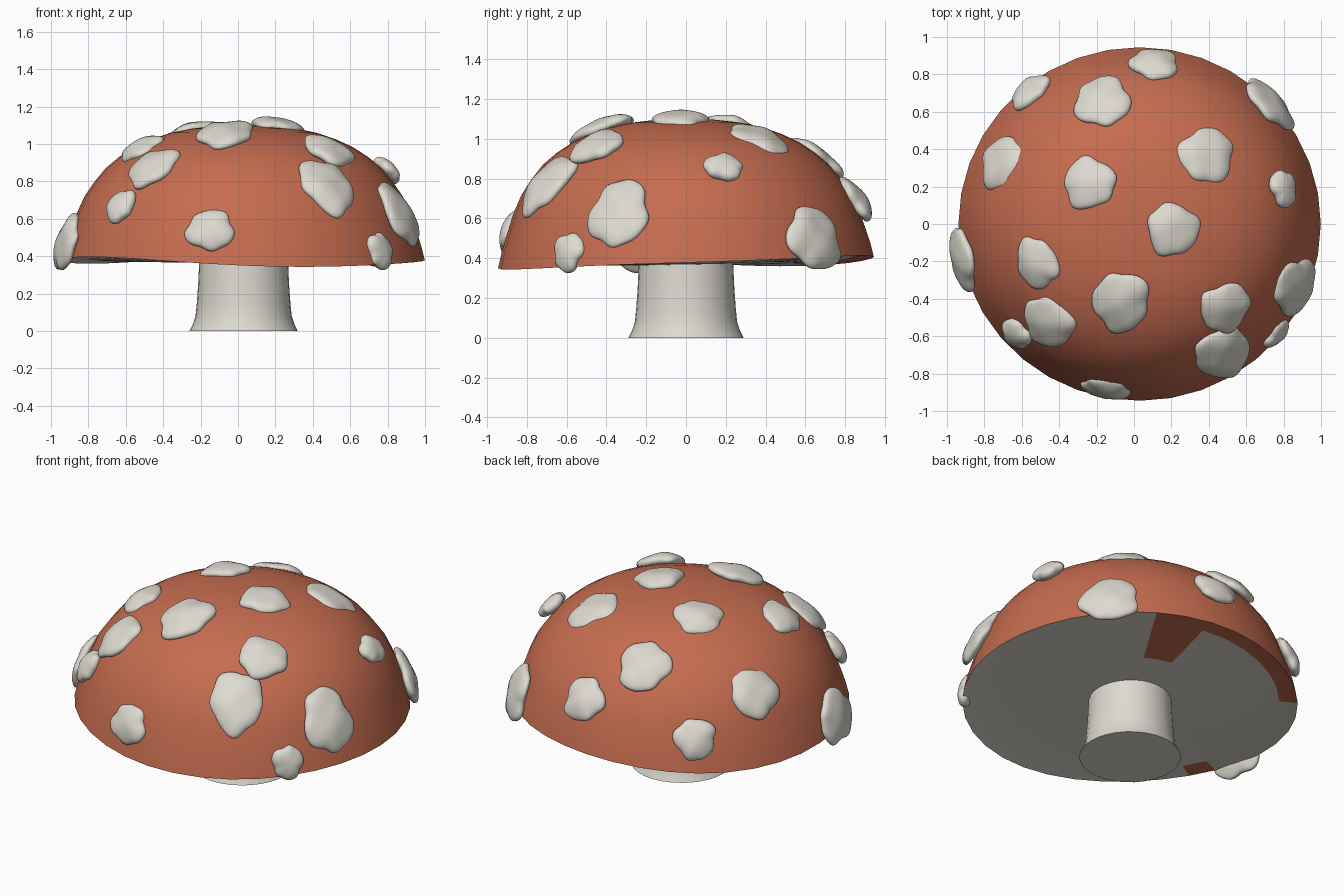
import bpy, bmesh, math, random
from mathutils import Vector

if "Cube" in bpy.data.objects:
    bpy.data.objects.remove(bpy.data.objects["Cube"])

random.seed(4)
CX = 0.03   # centre of cap and stem in x


def material(name, rgb):
    m = bpy.data.materials.new(name)
    m.diffuse_color = (*rgb, 1)
    m.use_nodes = True
    m.node_tree.nodes["Principled BSDF"].inputs["Base Color"].default_value = m.diffuse_color
    return m


RED = material("brick_red", (0.56, 0.15, 0.08))
WHITE = material("warm_white", (0.72, 0.70, 0.63))


def finish(name, bm, mats, angle=50):
    bmesh.ops.recalc_face_normals(bm, faces=bm.faces)
    mesh = bpy.data.meshes.new(name)
    bm.to_mesh(mesh)
    bm.free()
    for m in mats:
        mesh.materials.append(m)
    ob = bpy.data.objects.new(name, mesh)
    bpy.context.collection.objects.link(ob)
    bpy.ops.object.select_all(action='DESELECT')
    bpy.context.view_layer.objects.active = ob
    ob.select_set(True)
    bpy.ops.object.shade_smooth_by_angle(angle=math.radians(angle))
    return ob


def lathe(profile, segs, sx=1.0, warp=None):
    """Revolve (r, z) points; r == 0 makes a pole."""
    bm = bmesh.new()
    rings = []
    for r, z in profile:
        if r == 0:
            rings.append([bm.verts.new((CX, 0, z))] * segs)
            continue
        ring = []
        for i in range(segs):
            a = math.tau * i / segs
            dz = warp(a, r, z) if warp else 0
            ring.append(bm.verts.new((CX + r * sx * math.cos(a), r * math.sin(a), z + dz)))
        rings.append(ring)
    for lo, hi in zip(rings, rings[1:]):
        for i in range(segs):
            j = (i + 1) % segs
            bm.faces.new(list(dict.fromkeys((lo[i], lo[j], hi[j], hi[i]))))
    return bm


# Cap: dome with a gently waving rim and a nearly flat underside
def rim_wave(a, r, z):
    w = max(0, min(1, (0.85 - z) / 0.45)) * (r / 0.94) ** 2
    return w * (0.018 * math.sin(a) + 0.02 * math.sin(2 * a) - 0.01 * math.sin(3 * a))


UNDER = [(0, 0.365), (0.48, 0.372), (0.84, 0.388)]
DOME = [(0.945, 0.378), (0.925, 0.46), (0.90, 0.54), (0.87, 0.63), (0.83, 0.72), (0.78, 0.795),
        (0.72, 0.87), (0.65, 0.93), (0.57, 0.983), (0.48, 1.025), (0.38, 1.06),
        (0.27, 1.082), (0.14, 1.097), (0, 1.10)]
SEGS = 36
cap_bm = lathe(UNDER + DOME, SEGS, 1.025, rim_wave)

# Underside is pale except for a few red patches near the rim
cap_bm.faces.ensure_lookup_table()
for k, f in enumerate(cap_bm.faces):
    ring, seg = divmod(k, SEGS)
    pale = ring < 3
    if ring == 2 and (6 <= seg <= 13 or seg == 20):
        pale = seg > 7 and seg != 20 and seg < 0
    if ring == 1 and seg in (6, 7):
        pale = False
    # the long rim patch is only a narrow outer band
    if ring == 2 and 8 <= seg <= 13:
        pale = True
    f.material_index = 1 if pale else 0
band = [f for f in cap_bm.faces if f.material_index == 1
        and 0.84 < (f.calc_center_median() - Vector((CX, 0, 0.38))).length
        and 80 < math.degrees(math.atan2(f.calc_center_median().y,
                                         f.calc_center_median().x - CX)) < 138]
for f in band:
    f.material_index = 0
finish("cap", cap_bm, [RED, WHITE])

# Stem: flared foot, slim neck
stem_bm = lathe([(0, 0), (0.29, 0), (0.272, 0.035), (0.257, 0.08), (0.25, 0.15),
                 (0.243, 0.25), (0.237, 0.38), (0, 0.38)], 32)
finish("stem", stem_bm, [WHITE])

# Raised spots: x, y, z, half width around the cap, half length down the cap
SPOTS = [
    (0.11, 0.86, 0.70, 0.13, 0.13), (-0.17, 0.66, 0.91, 0.15, 0.16),
    (-0.56, 0.71, 0.57, 0.12, 0.12), (-0.71, 0.33, 0.76, 0.15, 0.15),
    (-0.24, 0.22, 1.07, 0.14, 0.14), (0.39, 0.37, 1.00, 0.15, 0.16),
    (0.80, 0.19, 0.86, 0.10, 0.085), (0.73, 0.65, 0.50, 0.17, 0.165),
    (0.21, -0.03, 1.10, 0.14, 0.14), (-0.52, -0.21, 0.98, 0.14, 0.12),
    (-0.925, -0.19, 0.47, 0.175, 0.155), (-0.46, -0.53, 0.88, 0.145, 0.15),
    (-0.63, -0.59, 0.67, 0.09, 0.10), (-0.07, -0.42, 1.06, 0.15, 0.17),
    (-0.15, -0.88, 0.54, 0.13, 0.115), (0.49, -0.45, 0.97, 0.14, 0.14),
    (0.48, -0.70, 0.78, 0.15, 0.19), (0.87, -0.34, 0.63, 0.155, 0.19),
    (0.76, -0.59, 0.43, 0.09, 0.10),
]


def spot(n, x, y, z, a, b):
    pos = Vector((x, y, z))
    normal = Vector(((x - CX) / 0.90, y / 0.90, (z - 0.30) / 0.60)).normalized()
    side = Vector((0, 0, 1)).cross(normal).normalized()
    up = normal.cross(side)
    p, q, s = (random.uniform(0, math.tau) for _ in range(3))
    bm = bmesh.new()
    bmesh.ops.create_icosphere(bm, subdivisions=4, radius=1)
    for v in bm.verts:
        u, w, h = v.co
        t = math.atan2(w, u)
        k = 1 + 0.06 * math.sin(3 * t + p) + 0.05 * math.sin(5 * t + q) + 0.02 * math.sin(8 * t + s)
        u, w = u * k * a, w * k * b
        lump = 0.005 * math.sin(28 * u + p) * math.cos(26 * w + q)
        height = 0.042 * math.copysign(abs(h) ** 0.85, h) + lump - 0.5 * (u * u + w * w)
        v.co = pos + side * u + up * w + normal * height
    finish(f"cap_spot_{n:02d}", bm, [WHITE], 60)


for n, data in enumerate(SPOTS, 1):
    spot(n, *data)
